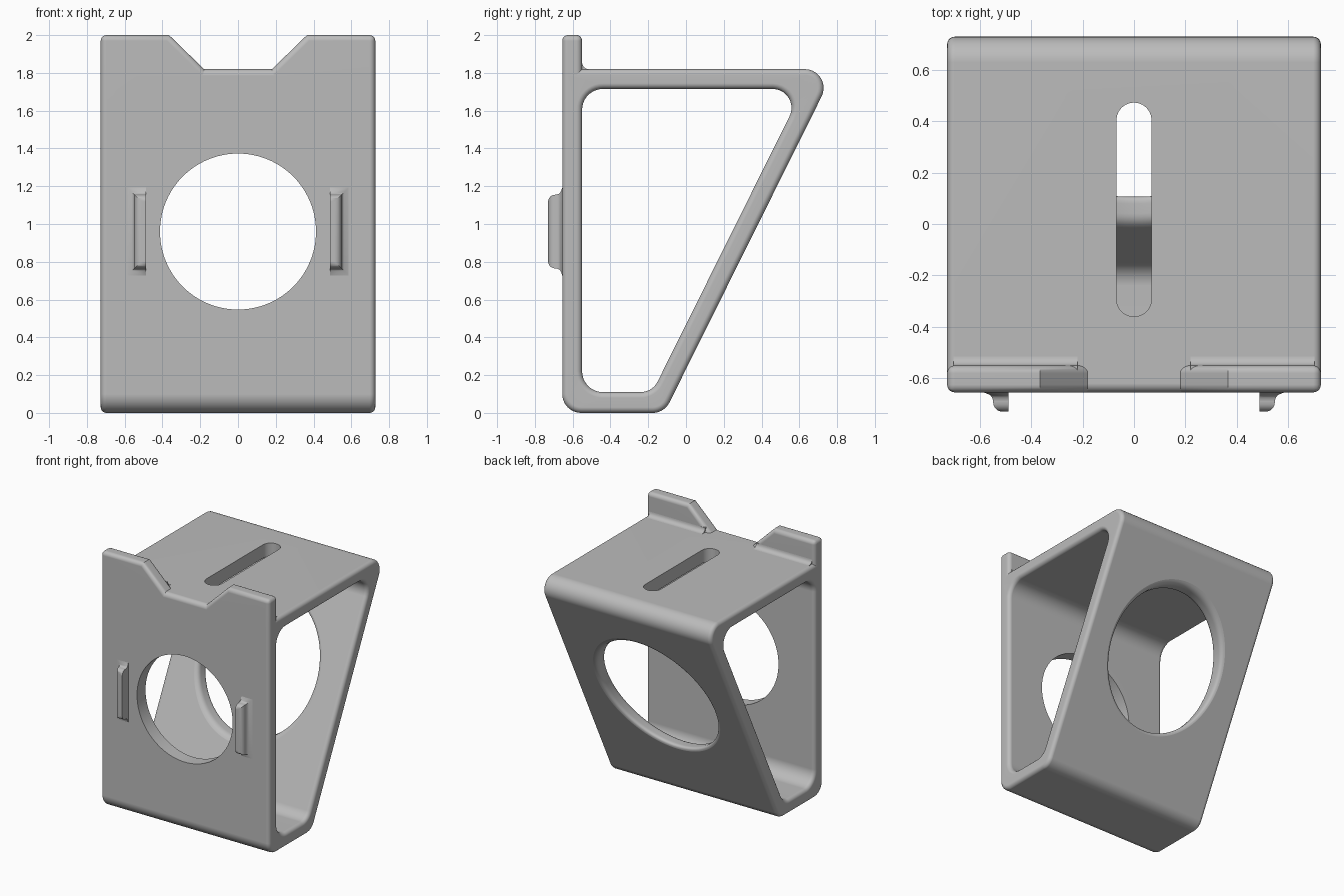
import bpy, bmesh
from math import sin, cos, pi, atan2, acos, radians
from mathutils import Vector

cube = bpy.data.objects.get("Cube")
if cube:
    bpy.data.objects.remove(cube, do_unlink=True)

grey = bpy.data.materials.new("plain_grey")
grey.use_nodes = True
grey.diffuse_color = (0.5, 0.5, 0.5, 1)
grey.node_tree.nodes["Principled BSDF"].inputs["Base Color"].default_value = (0.5, 0.5, 0.5, 1)

W, B = 0.727, 0.03          # half width, edge rounding
FRONT, BACK = -0.655, -0.55  # faces of the front plate
TOP, SLOPE = 1.82, 2.01
HOLE_Z = 0.96


def finish(name, bm):
    bmesh.ops.recalc_face_normals(bm, faces=bm.faces)
    mesh = bpy.data.meshes.new(name)
    bm.to_mesh(mesh)
    bm.free()
    obj = bpy.data.objects.new(name, mesh)
    obj.data.materials.append(grey)
    bpy.context.collection.objects.link(obj)
    return obj


def skin(rings, cyclic=False):
    """Join equal rings of points with quads; cap the ends unless cyclic."""
    bm = bmesh.new()
    rows = [[bm.verts.new(p) for p in ring] for ring in rings]
    n = len(rows[0])
    pairs = list(zip(rows, rows[1:])) + ([(rows[-1], rows[0])] if cyclic else [])
    for a, b in pairs:
        for i in range(n):
            j = (i + 1) % n
            bm.faces.new((a[i], a[j], b[j], b[i]))
    if not cyclic:
        bm.faces.new(rows[0])
        bm.faces.new(rows[-1])
    return bm


def activate(obj):
    bpy.ops.object.select_all(action='DESELECT')
    obj.select_set(True)
    bpy.context.view_layer.objects.active = obj


def smooth(obj):
    activate(obj)
    bpy.ops.object.shade_smooth_by_angle(angle=radians(32))
    mod = obj.modifiers.new("even_normals", 'WEIGHTED_NORMAL')
    mod.keep_sharp = True


def cut(obj, cutter):
    cutter.hide_render = True
    mod = obj.modifiers.new("cut", 'BOOLEAN')
    mod.operation, mod.solver, mod.object = 'DIFFERENCE', 'EXACT', cutter
    activate(obj)
    bpy.ops.object.modifier_apply(modifier=mod.name)
    bpy.data.objects.remove(cutter, do_unlink=True)


def round_loop(corners, radii, inset, steps=10):
    """Counter-clockwise polygon with rounded corners, moved inward by inset."""
    pts = [Vector(c) for c in corners]
    out = []
    for i, p in enumerate(pts):
        e1 = (p - pts[i - 1]).normalized()
        e2 = (pts[(i + 1) % len(pts)] - p).normalized()
        n1, n2 = Vector((e1.y, -e1.x)), Vector((e2.y, -e2.x))
        r = radii[i]
        c = p - (n1 + n2) * r / (1 + n1.dot(n2))
        start, sweep = atan2(n1.y, n1.x), acos(n1.dot(n2))
        for k in range(steps + 1):
            a = start + sweep * k / steps
            out.append(c + (r - inset) * Vector((cos(a), sin(a))))
    return out


# Frame: a closed four-sided loop with rounded rims on both open sides
outer = [(FRONT, 0), (-0.115, 0), (0.79, TOP), (FRONT, TOP)]
inner = [(BACK, 0.11), (-0.178, 0.11), (0.62, 1.715), (BACK, 1.715)]
rim = [(s * (W - B) + B * sin(a), B * (1 - cos(a)))
       for s, first in ((-1, -pi / 2), (1, 0))
       for a in (first + pi / 2 * k / 5 for k in range(6))]
rings = [[(x, *p) for p in round_loop(outer, (0.1, 0.1, 0.1, 0.035), d)] for x, d in rim]
rings += [[(x, *p) for p in round_loop(inner, (0.11, 0.1, 0.1, 0.11), -d)] for x, d in reversed(rim)]
frame = finish("frame", skin(rings, cyclic=True))

# Round opening in the front plate
circle = [(cos(2 * pi * k / 96), sin(2 * pi * k / 96)) for k in range(96)]
R = 0.413
cut(frame, finish("front_hole_cutter", skin(
    [[(R * c, y, HOLE_Z + R * s) for c, s in circle] for y in (FRONT - 0.1, BACK + 0.1)])))

# Slot in the top plate
slot = round_loop([(-0.068, -0.36), (0.068, -0.36), (0.068, 0.472), (-0.068, 0.472)],
                  [0.0679] * 4, 0)
cut(frame, finish("slot_cutter", skin([[(*p, z) for p in slot] for z in (1.55, 2.1)])))

# Opening in the sloped back, with rounded rims on both sides
R, F = 0.49, 0.04


def flare(base, side):
    """Rings curving from the bore out to the sloped surface."""
    def ring(t, extra):
        pts = []
        for c, s in circle:
            rho = R + F * t * t
            lean = s / SLOPE
            y = base + HOLE_Z / SLOPE + R * lean
            y += -side * F * (1 - t) ** 2 + t * t * (F * lean + side * 0.001) + side * extra
            pts.append((rho * c, y, HOLE_Z + rho * s))
        return pts
    return [ring(k / 6, 0) for k in range(7)] + [ring(1, 0.15)]


bore = list(reversed(flare(-0.233, -1))) + flare(-0.115, 1)
cut(frame, finish("back_hole_cutter", skin(bore)))
smooth(frame)

for s, side in ((1, "left"), (-1, "right")):
    # Raised tab on top of the front plate, with a sloped inner end
    shape = [(W, 1.75), (W, 2), (0.365, 2), (0.18, TOP), (0.18, 1.75)]
    bm = skin([[(s * x, y, z) for x, z in shape] for y in (FRONT, BACK)])
    edges = []
    for e in bm.edges:
        a, b = (v.co for v in e.verts)
        low = max(a.z, b.z) < 1.76
        inner_end = max(abs(a.x), abs(b.x)) < 0.19
        across = abs(a.y - b.y) > 0.05 and abs(a.x) < 0.5
        if not (low or inner_end or across):
            edges.append(e)
    bmesh.ops.bevel(bm, geom=edges, offset=B, segments=5, profile=0.5, affect='EDGES')
    smooth(finish(side + "_tab", bm))

    # Concave fillet between the tab and the top plate
    r = 0.035
    prof = [(BACK - 0.02, TOP - 0.02), (BACK + r, TOP - 0.02)]
    prof += [(BACK + r - r * sin(a), TOP + r - r * cos(a)) for a in (pi / 2 * k / 6 for k in range(7))]
    prof += [(BACK - 0.02, TOP + r)]
    smooth(finish(side + "_tab_fillet", skin([[(s * x, *p) for p in prof] for x in (0.22, W - 0.025)])))

    # Hook on the front: flared foot, rounded tip, flat inner face
    r = 0.037
    steps = [pi / 2 * k / 6 for k in range(7)]
    prof = [(FRONT + 0.02, r)]
    prof += [(FRONT - r * sin(a), r - r * sin(a) if a == 0 else r * (1 - sin(acos(1 - sin(a)))))
             for a in steps]
    prof += [(-0.73 + r - r * sin(a), r * cos(a) - r) for a in steps]
    rings = []
    for y, e in prof:
        x0, x1, z0, z1 = 0.488, 0.548 + e, 0.765 - e, 1.155 + e
        rings.append([(s * x, y, z) for x, z in ((x0, z0), (x1, z0), (x1, z1), (x0, z1))])
    smooth(finish(side + "_hook", skin(rings)))
